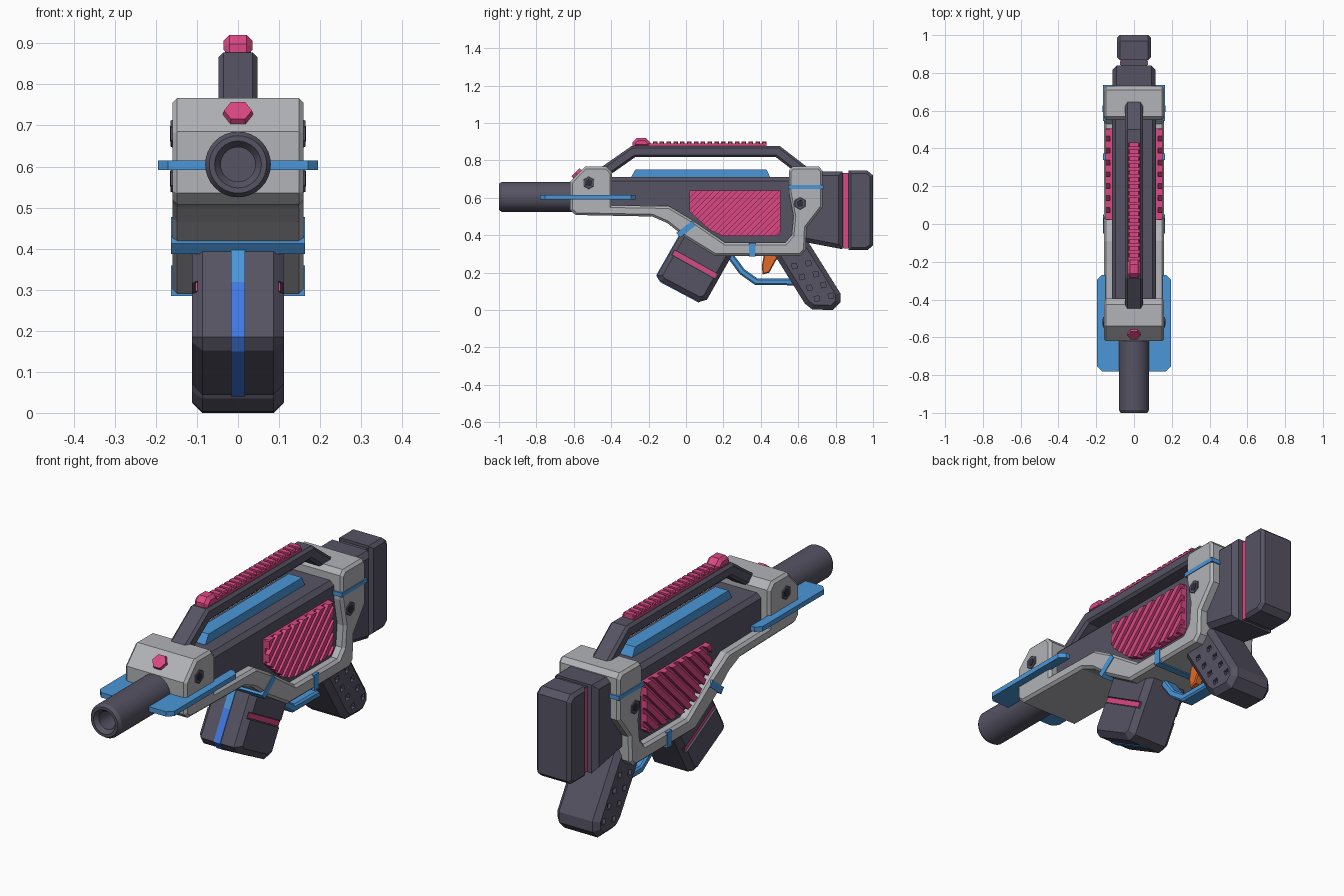
import bpy, bmesh, math
from mathutils import Vector, Matrix

if "Cube" in bpy.data.objects:
    bpy.data.objects.remove(bpy.data.objects["Cube"])


def material(name, rgb):
    m = bpy.data.materials.new(name)
    lin = [((c / 255 + 0.055) / 1.055) ** 2.4 for c in rgb]
    m.diffuse_color = (*lin, 1)
    m.use_nodes = True
    m.node_tree.nodes["Principled BSDF"].inputs["Base Color"].default_value = m.diffuse_color
    return m


DARK = material("dark slate", (86, 83, 99))
GREY = material("light grey", (178, 179, 183))
PINK = material("pink", (219, 72, 132))
BLUE = material("sky blue", (74, 150, 217))
ROYAL = material("royal blue", (66, 120, 226))
ORANGE = material("orange", (226, 106, 40))
BLACK = material("charcoal", (48, 46, 56))


def finish(name, bm, mat):
    bmesh.ops.recalc_face_normals(bm, faces=bm.faces)
    me = bpy.data.meshes.new(name)
    bm.to_mesh(me)
    bm.free()
    me.materials.append(mat)
    ob = bpy.data.objects.new(name, me)
    bpy.context.collection.objects.link(ob)
    return ob


def prism(name, polys, lo, hi, mat, chamfer=0, axis="x"):
    """Extrude one or more outlines along x (points are y,z) or z (points are x,y)."""
    if not isinstance(polys[0][0], (tuple, list)):
        polys = [polys]
    bm = bmesh.new()
    put = (lambda p, c: (c, p[0], p[1])) if axis == "x" else (lambda p, c: (p[0], p[1], c))
    caps = []
    for poly in polys:
        a = [bm.verts.new(put(p, lo)) for p in poly]
        b = [bm.verts.new(put(p, hi)) for p in poly]
        fa, fb = bm.faces.new(a), bm.faces.new(b[::-1])
        caps += list(fa.edges) + list(fb.edges)
        for i in range(len(a)):
            j = (i + 1) % len(a)
            bm.faces.new((a[i], b[i], b[j], a[j]))
    bmesh.ops.recalc_face_normals(bm, faces=bm.faces)
    if chamfer:
        bmesh.ops.bevel(bm, geom=caps, offset=chamfer, segments=1, affect="EDGES",
                        clamp_overlap=False)
    return finish(name, bm, mat)


def ribbon(path, t):
    """Outline of a mitred strip of thickness t along a y,z path."""
    P = [Vector(p) for p in path]
    left, right = [], []
    for i, p in enumerate(P):
        d0 = (P[i] - P[i - 1]).normalized() if i else (P[1] - P[0]).normalized()
        d1 = (P[i + 1] - P[i]).normalized() if i < len(P) - 1 else d0
        d = (d0 + d1).normalized()
        n = Vector((-d.y, d.x)) * (t / 2 / max(0.3, d.dot(d0)))
        left.append(tuple(p + n))
        right.append(tuple(p - n))
    return left + right[::-1]


def clip(poly, n, c):
    """Keep the part of a convex outline where n.p <= c."""
    out = []
    for i, p in enumerate(poly):
        q = poly[(i + 1) % len(poly)]
        a, b = n[0] * p[0] + n[1] * p[1] - c, n[0] * q[0] + n[1] * q[1] - c
        if a <= 0:
            out.append(p)
        if a * b < 0:
            k = a / (a - b)
            out.append((p[0] + (q[0] - p[0]) * k, p[1] + (q[1] - p[1]) * k))
    return out


def rect(y, z, w, h, deg=0):
    c, s = math.cos(math.radians(deg)), math.sin(math.radians(deg))
    return [(y + u * w / 2 * c - v * h / 2 * s, z + u * w / 2 * s + v * h / 2 * c)
            for u, v in ((-1, -1), (1, -1), (1, 1), (-1, 1))]


def hexagon(name, centre, normal, r, depth, mat, roll=0):
    bm = bmesh.new()
    rot = Vector(normal).to_track_quat("Z", "Y").to_matrix().to_4x4()
    bmesh.ops.create_cone(bm, cap_ends=True, segments=6, radius1=r, radius2=r * 0.9, depth=depth,
                          matrix=Matrix.Translation(centre) @ rot @ Matrix.Rotation(roll, 4, "Z"))
    return finish(name, bm, mat)


def cut(ob, cutters):
    for c in cutters:
        c.hide_render = True
        c.hide_set(True)
        m = ob.modifiers.new("cut", "BOOLEAN")
        m.operation, m.object, m.solver = "DIFFERENCE", c, "EXACT"


# Barrel, turned with a hollow muzzle
bm = bmesh.new()
prof = [(0.08, -0.5), (0.08, -0.985), (0.07, -1), (0.057, -1), (0.042, -0.98), (0.042, -0.88), (0, -0.88)]
vs = [bm.verts.new((r, y, 0.605)) for r, y in prof]
es = [bm.edges.new(e) for e in zip(vs, vs[1:])]
bmesh.ops.spin(bm, geom=vs + es, cent=(0, 0, 0.605), axis=(0, 1, 0), angle=2 * math.pi, steps=32)
bmesh.ops.remove_doubles(bm, verts=bm.verts, dist=1e-5)
barrel = finish("barrel", bm, DARK)
bpy.context.view_layer.objects.active = barrel
barrel.select_set(True)
bpy.ops.object.shade_smooth_by_angle(angle=math.radians(25))

# Grey frame: front block, lower rail and rear block in one outline
frame = [(-0.62, 0.535), (-0.59, 0.508), (-0.18, 0.5), (-0.1, 0.465), (0, 0.385), (0.155, 0.29),
         (0.61, 0.29), (0.64, 0.32), (0.645, 0.44), (0.73, 0.55), (0.73, 0.745), (0.71, 0.767),
         (0.57, 0.767), (0.55, 0.745), (0.55, 0.63), (0.575, 0.5), (0.565, 0.4), (0.53, 0.36),
         (0.21, 0.36), (0.02, 0.49), (-0.09, 0.555), (-0.395, 0.56), (-0.395, 0.735),
         (-0.425, 0.767), (-0.54, 0.767), (-0.62, 0.685)]
prism("frame", frame, -0.16, 0.16, GREY, 0.012)

# Dark receiver body inside the frame
prism("body", [(-0.45, 0.71), (0.6, 0.71), (0.6, 0.33), (0.2, 0.33), (0, 0.45), (-0.1, 0.53), (-0.45, 0.53)],
      -0.117, 0.117, DARK, 0.02)
prism("top_rail", [(-0.3, 0.7), (-0.27, 0.752), (0.43, 0.752), (0.455, 0.7)], -0.035, 0.035, BLUE)

# Carry handle with toothed sight rail
prism("carry_handle", ribbon([(-0.47, 0.715), (-0.28, 0.848), (0.49, 0.848), (0.65, 0.725)], 0.06),
      -0.047, 0.047, DARK, 0.012)
prism("sight_rail", rect(0.08, 0.881, 0.7, 0.018), -0.032, 0.032, PINK)
teeth = [rect(-0.165 + i * 0.0365, 0.892, 0.024, 0.02) for i in range(17)]
prism("sight_teeth", teeth, -0.03, 0.03, PINK, 0.006)
prism("front_sight", [(-0.285, 0.87), (-0.285, 0.898), (-0.262, 0.92), (-0.215, 0.92), (-0.19, 0.895), (-0.19, 0.87)],
      -0.035, 0.035, PINK, 0.014)

# Stock in two sections with a recessed waist
prism("stock_front", [(0.58, 0.74), (0.838, 0.742), (0.838, 0.325), (0.6, 0.37)], -0.115, 0.115, DARK, 0.022)
prism("stock_waist", [(0.8, 0.732), (0.9, 0.732), (0.9, 0.33), (0.8, 0.335)], -0.07, 0.07, DARK)
prism("stock_pad", [(0.868, 0.745), (0.97, 0.745), (1, 0.72), (1, 0.345), (0.97, 0.32), (0.868, 0.32)],
      -0.09, 0.09, DARK, 0.015)

# Tilted magazine with a side groove and front stripe
mag = prism("magazine", [(-0.155, 0.185), (-0.135, 0.152), (0.07, 0.043), (0.112, 0.055), (0.27, 0.335), (0.0, 0.458)],
            -0.112, 0.112, DARK, 0.026)
groove = rect(0.045, 0.245, 0.5, 0.03, -29)
cut(mag, [prism("magazine_groove_cutter_" + n, groove, s * 0.099, s * 0.15, DARK)
          for n, s in (("right", 1), ("left", -1))])
prism("magazine_stripe_upper", ribbon([(-0.08, 0.317), (0.0, 0.458)], 0.008), -0.017, 0.017, BLUE)
prism("magazine_stripe_lower", ribbon([(-0.08, 0.317), (-0.155, 0.185), (-0.135, 0.152), (0.07, 0.043)], 0.008),
      -0.017, 0.017, ROYAL)

# Grip with dimples
grip = prism("grip", [(0.47, 0.3), (0.635, 0.035), (0.675, 0.003), (0.785, 0), (0.825, 0.04), (0.825, 0.09),
                      (0.65, 0.37), (0.6, 0.42), (0.5, 0.42)], -0.112, 0.112, DARK, 0.025)
dimples = []
for i in range(4):
    y, z = 0.58 + i * 0.04, 0.235 - i * 0.058
    dimples += [rect(y, z, 0.026, 0.026, 12), rect(y + 0.075, z + 0.015, 0.026, 0.026, 12)]
cut(grip, [prism("grip_dimple_cutter_" + n, dimples, s * 0.097, s * 0.15, BLACK)
           for n, s in (("right", 1), ("left", -1))])

# Trigger and guard
prism("trigger_guard", ribbon([(0.2, 0.34), (0.3, 0.205), (0.375, 0.152), (0.6, 0.15)], 0.036),
      -0.035, 0.035, BLUE, 0.008)
prism("trigger", [(0.41, 0.19), (0.405, 0.235), (0.42, 0.31), (0.51, 0.31), (0.475, 0.255), (0.445, 0.2)],
      -0.02, 0.02, ORANGE, 0.005)

# Blue straps around the frame
straps = [rect(0.0, 0.432, 0.105, 0.032, 38), rect(0.355, 0.322, 0.034, 0.074), rect(0.64, 0.658, 0.19, 0.02)]
prism("frame_straps", straps, -0.163, 0.163, BLUE)

# Parts mirrored on both sides
panel = [(0.02, 0.64), (0.02, 0.525), (0.13, 0.425), (0.2, 0.395), (0.485, 0.395), (0.505, 0.415), (0.505, 0.64)]
k = math.sqrt(0.5)
bars = []
for i in range(12):
    c = -0.435 + i * 0.0445
    bar = clip(clip(panel, (k, -k), c + 0.026), (-k, k), -c)
    if len(bar) > 2:
        bars.append(bar)
for side, s in (("right", 1), ("left", -1)):
    prism("vent_panel_" + side, panel, s * 0.1, s * 0.128, PINK)
    prism("vent_bars_" + side, bars, s * 0.12, s * 0.15, PINK)
    prism("magazine_band_" + side, rect(0.047, 0.245, 0.255, 0.024, -29), s * 0.095, s * 0.104, PINK)
    prism("stock_band_" + side, rect(0.853, 0.53, 0.024, 0.4), s * 0.066, s * 0.073, PINK)
    wing = [(0.07, -0.78), (0.17, -0.78), (0.195, -0.755), (0.195, -0.295), (0.17, -0.27),
            (0.15, -0.27), (0.15, -0.41), (0.07, -0.41)]
    prism("wing_" + side, [(s * x, y) for x, y in wing], 0.592, 0.615, BLUE, axis="z")
    for end, y, z in (("front", -0.52, 0.68), ("rear", 0.61, 0.57)):
        hexagon(f"bolt_{end}_{side}", (s * 0.16, y, z), (s, 0, 0), 0.035, 0.008, DARK)
        hexagon(f"bolt_socket_{end}_{side}", (s * 0.162, y, z), (s, 0, 0), 0.021, 0.008, BLACK)

# Pink stud on the sloped front of the frame
hexagon("front_stud", (0, -0.582, 0.728), (0, -1, 1), 0.038, 0.024, PINK, math.pi / 6)
